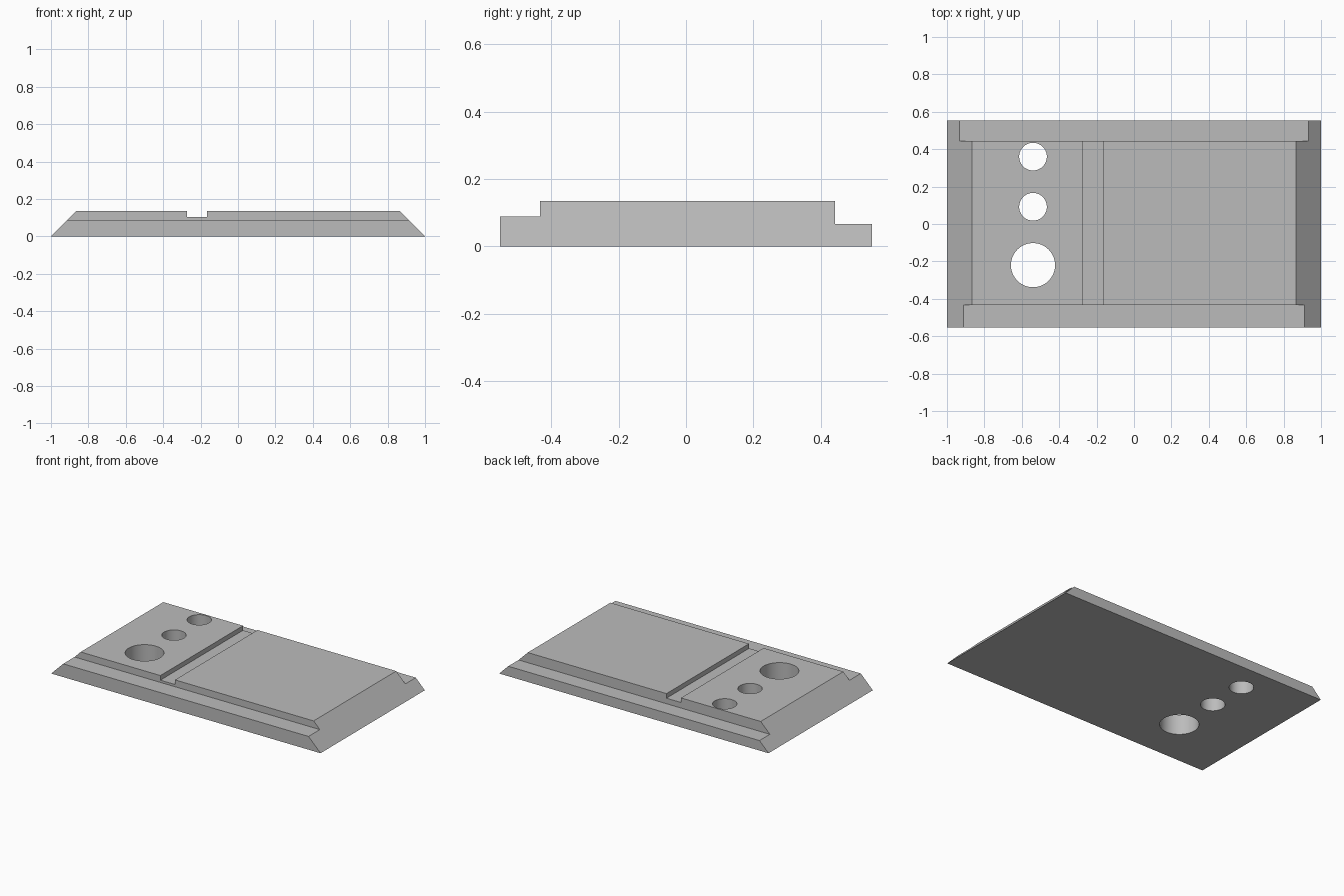
import bpy
import bmesh
import math

cube = bpy.data.objects.get("Cube")
if cube:
    bpy.data.objects.remove(cube, do_unlink=True)

HALF_DEPTH = 0.553
TOP = 0.135

grey = bpy.data.materials.new("plain_grey")
grey.use_nodes = True
colour = (0.5, 0.5, 0.5, 1)
grey.diffuse_color = colour
grey.node_tree.nodes["Principled BSDF"].inputs["Base Color"].default_value = colour


def add_object(name, bm):
    bmesh.ops.recalc_face_normals(bm, faces=bm.faces)
    mesh = bpy.data.meshes.new(name)
    bm.to_mesh(mesh)
    bm.free()
    mesh.materials.append(grey)
    obj = bpy.data.objects.new(name, mesh)
    bpy.context.collection.objects.link(obj)
    return obj


def extrude_profile(name, profile, y0, y1):
    """Extrude an x-z outline along y."""
    bm = bmesh.new()
    face = bm.faces.new([bm.verts.new((x, y0, z)) for x, z in profile])
    out = bmesh.ops.extrude_face_region(bm, geom=[face])
    verts = [v for v in out["geom"] if isinstance(v, bmesh.types.BMVert)]
    bmesh.ops.translate(bm, verts=verts, vec=(0, y1 - y0, 0))
    return add_object(name, bm)


def box(name, x0, x1, y0, y1, z0, z1):
    return extrude_profile(name, [(x0, z0), (x1, z0), (x1, z1), (x0, z1)], y0, y1)


def cylinder(name, x, y, radius):
    bm = bmesh.new()
    bmesh.ops.create_cone(bm, cap_ends=True, segments=64,
                          radius1=radius, radius2=radius, depth=1)
    bmesh.ops.translate(bm, verts=bm.verts, vec=(x, y, 0))
    return add_object(name, bm)


# Plate with 45 degree bevelled ends
plate = extrude_profile("bevelled_plate", [
    (-1, 0), (1, 0), (1 - TOP, TOP), (TOP - 1, TOP)], -HALF_DEPTH, HALF_DEPTH)

# Ledges along both long edges, cross groove and three through holes
cutters = [
    box("front_ledge_cutter", -2, 2, -1, -0.433, 0.089, 1),
    box("back_ledge_cutter", -2, 2, 0.443, 1, 0.067, 1),
    box("groove_cutter", -0.273, -0.165, -1, 1, 0.104, 1),
    cylinder("large_hole_cutter", -0.54, -0.22, 0.118),
    cylinder("middle_hole_cutter", -0.54, 0.092, 0.074),
    cylinder("back_hole_cutter", -0.54, 0.36, 0.074),
]
bpy.context.view_layer.objects.active = plate
for cutter in cutters:
    mod = plate.modifiers.new(cutter.name, "BOOLEAN")
    mod.operation = "DIFFERENCE"
    mod.solver = "EXACT"
    mod.object = cutter
    bpy.ops.object.modifier_apply(modifier=mod.name)
    bpy.data.objects.remove(cutter, do_unlink=True)

# Smooth hole walls, sharp plate edges
bpy.ops.object.select_all(action="DESELECT")
plate.select_set(True)
bpy.ops.object.shade_smooth_by_angle(angle=math.radians(30))
